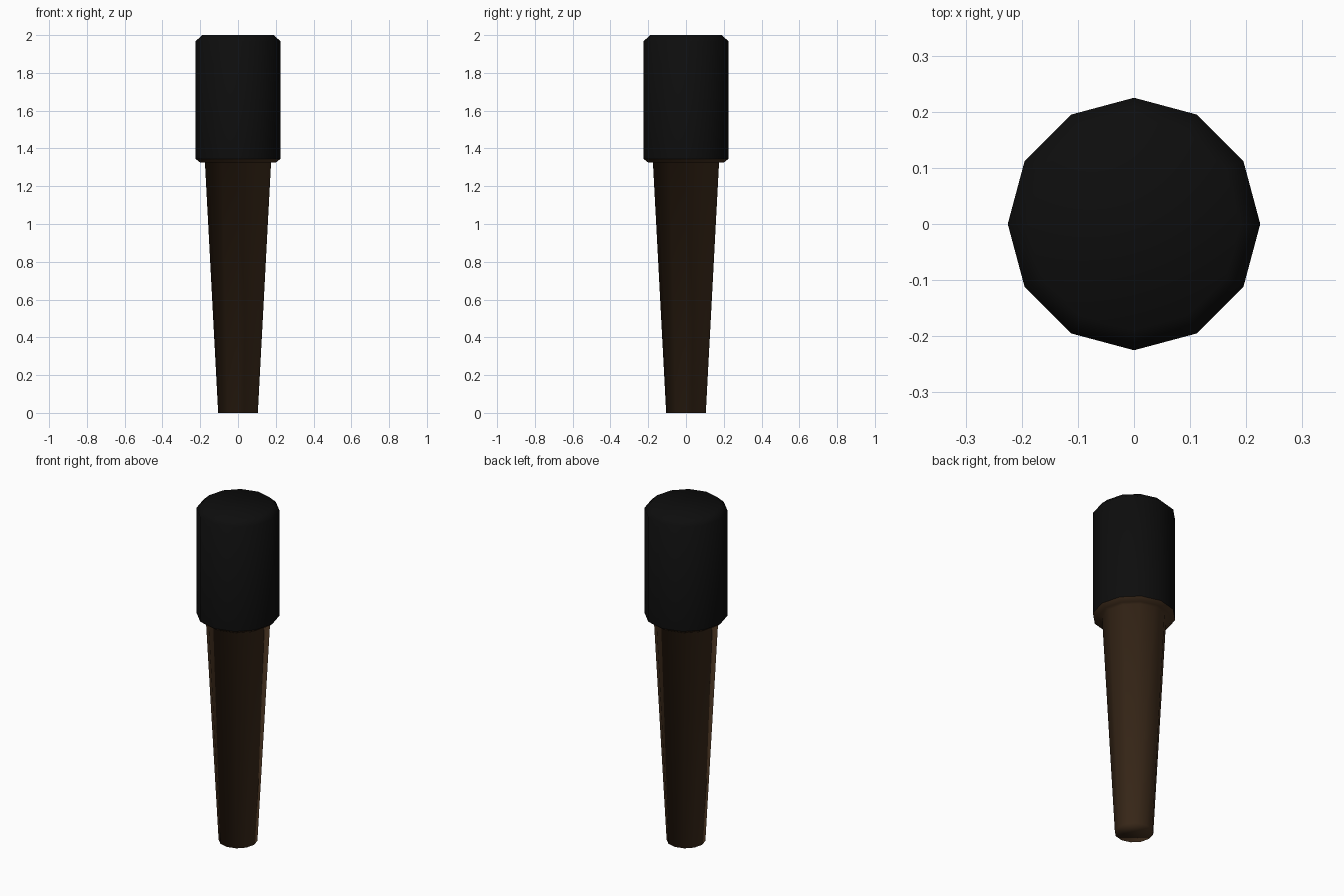
import bpy
import bmesh
from math import cos, sin, tau

SIDES = 12

cube = bpy.data.objects.get("Cube")
if cube:
    bpy.data.objects.remove(cube, do_unlink=True)


def make_material(name, rgb):
    mat = bpy.data.materials.new(name)
    mat.use_nodes = True
    color = (*rgb, 1)
    mat.diffuse_color = color
    bsdf = mat.node_tree.nodes["Principled BSDF"]
    bsdf.inputs["Base Color"].default_value = color
    bsdf.inputs["Roughness"].default_value = 0.8
    return mat


def lathe(name, profile, mat, cap_bottom=False, cap_top=False):
    """Turn a (radius, height) profile, listed bottom to top, into a solid."""
    bm = bmesh.new()
    rings = [[bm.verts.new((r * cos(tau * i / SIDES), r * sin(tau * i / SIDES), z))
              for i in range(SIDES)] for r, z in profile]
    for low, high in zip(rings, rings[1:]):
        for i in range(SIDES):
            j = (i + 1) % SIDES
            bm.faces.new((low[i], low[j], high[j], high[i]))
    if cap_bottom:
        bm.faces.new(rings[0][::-1])
    if cap_top:
        bm.faces.new(rings[-1])
    for face in bm.faces:
        face.smooth = True
    mesh = bpy.data.meshes.new(name)
    bm.to_mesh(mesh)
    bm.free()
    mesh.materials.append(mat)
    obj = bpy.data.objects.new(name, mesh)
    bpy.context.collection.objects.link(obj)
    return obj


wood = make_material("dark brown wood", (0.06, 0.031, 0.014))
black = make_material("matte black", (0.004, 0.004, 0.004))

# Tapered handle with the flared collar under the head
lathe("handle", [(0.105, 0), (0.175, 1.325), (0.2, 1.325), (0.225, 1.345)],
      wood, cap_bottom=True)

# Cylindrical head with a chamfered top
lathe("head", [(0.225, 1.345), (0.225, 1.967), (0.19, 2.0)],
      black, cap_top=True)
